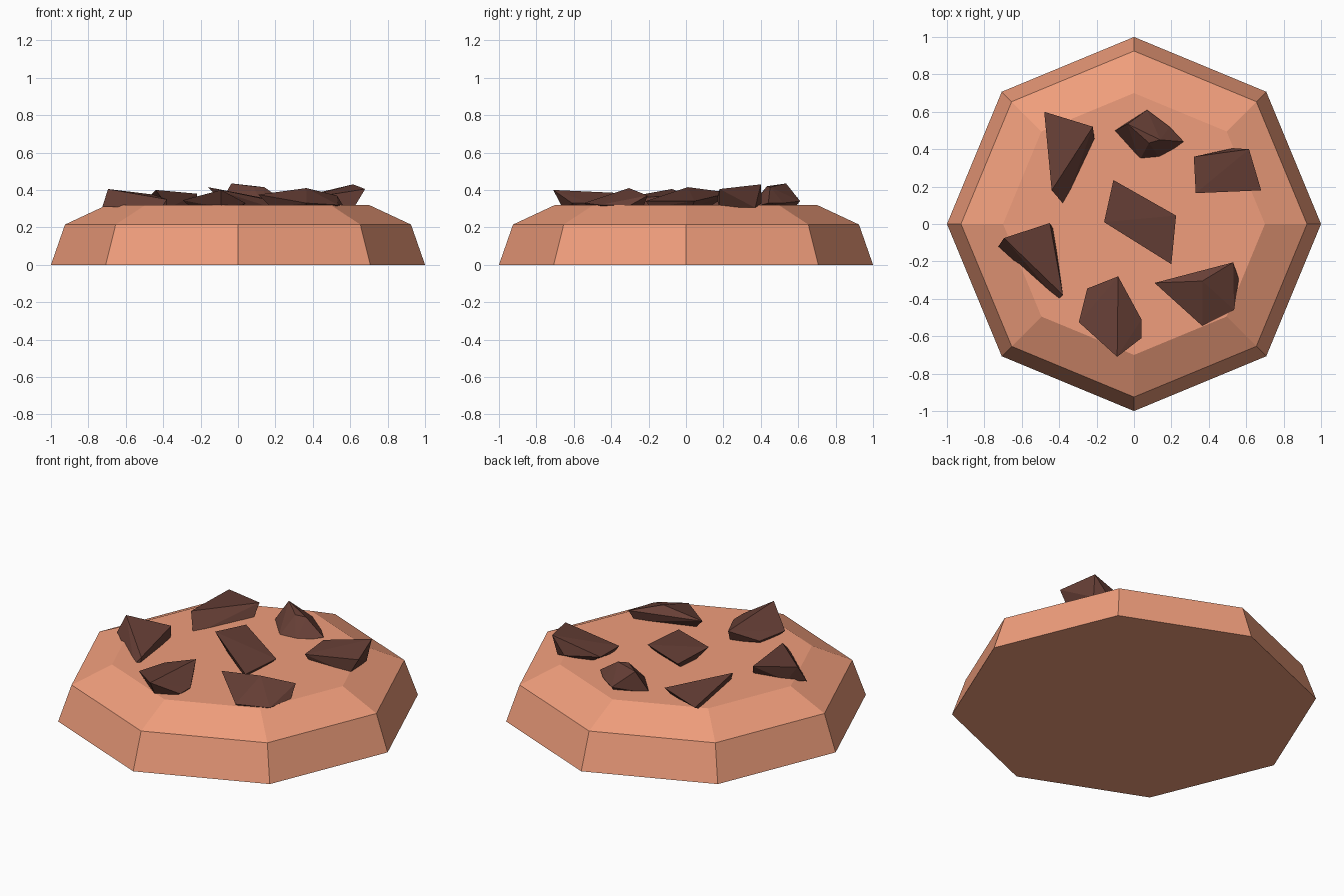
import bpy, bmesh, math


def material(name, rgb):
    m = bpy.data.materials.new(name)
    m.diffuse_color = (*rgb, 1)
    return m


def finish(bm, name, mat):
    bmesh.ops.recalc_face_normals(bm, faces=bm.faces[:])
    me = bpy.data.meshes.new(name)
    bm.to_mesh(me)
    bm.free()
    me.materials.append(mat)
    ob = bpy.data.objects.new(name, me)
    bpy.context.collection.objects.link(ob)
    return ob


dough = material("dough", (0.87, 0.34, 0.20))
chocolate = material("chocolate", (0.135, 0.05, 0.037))

# Eight-sided biscuit: stacked rings of (radius, height)
bm = bmesh.new()
SIDES = 8
rings = []
for r, z in [(1.0, 0.0), (0.925, 0.215), (0.7, 0.32)]:
    rings.append([bm.verts.new((r * math.cos(a), r * math.sin(a), z))
                  for a in (2 * math.pi * i / SIDES for i in range(SIDES))])
for low, high in zip(rings, rings[1:]):
    for i in range(SIDES):
        j = (i + 1) % SIDES
        bm.faces.new((low[i], low[j], high[j], high[i]))
bm.faces.new(rings[0][::-1])
bm.faces.new(rings[-1])
finish(bm, "biscuit", dough)


# Angular chocolate chunk: convex hull of a few corners
def chunk(name, corners):
    bm = bmesh.new()
    for c in corners:
        bm.verts.new(c)
    res = bmesh.ops.convex_hull(bm, input=bm.verts[:])
    loose = {g for g in res["geom_interior"] + res["geom_unused"]
             if isinstance(g, bmesh.types.BMVert)}
    bmesh.ops.delete(bm, geom=list(loose), context='VERTS')
    finish(bm, name, chocolate)


B = 0.305  # sunk base level of the chunks
chunk("chunk_back_left", [
    (-0.48, 0.60, 0.36), (-0.22, 0.52, 0.38), (-0.44, 0.18, 0.40),
    (-0.21, 0.44, B), (-0.37, 0.10, B), (-0.44, 0.50, B)])
chunk("chunk_back", [
    (-0.035, 0.535, 0.435), (0.08, 0.433, 0.42), (0.14, 0.45, 0.415),
    (0.07, 0.61, 0.34), (0.19, 0.52, 0.33), (0.265, 0.44, 0.33),
    (-0.11, 0.495, B), (0.03, 0.34, B), (0.14, 0.35, B), (0.07, 0.58, B)])
chunk("chunk_right", [
    (0.32, 0.36, 0.36), (0.615, 0.40, 0.43), (0.68, 0.18, 0.405),
    (0.33, 0.165, 0.35), (0.53, 0.405, 0.33),
    (0.36, 0.18, B), (0.62, 0.18, B), (0.40, 0.34, B), (0.60, 0.37, B)])
chunk("chunk_centre", [
    (-0.16, 0.01, 0.415), (-0.11, 0.235, 0.385),
    (0.225, 0.045, 0.34), (0.20, -0.215, 0.34),
    (-0.05, 0.12, B), (-0.06, 0.0, B), (0.19, 0.03, B), (0.18, -0.19, B)])
chunk("chunk_left", [
    (-0.695, -0.075, 0.405), (-0.45, 0.005, 0.375), (-0.38, -0.38, 0.35),
    (-0.725, -0.12, 0.31), (-0.43, -0.03, B), (-0.385, -0.385, B),
    (-0.41, -0.405, B), (-0.62, -0.07, B)])
chunk("chunk_front", [
    (-0.085, -0.28, 0.38), (-0.09, -0.71, 0.40), (-0.295, -0.525, 0.345),
    (-0.25, -0.345, 0.34), (0.04, -0.51, 0.33), (0.04, -0.61, 0.33),
    (-0.23, -0.38, B), (-0.08, -0.31, B), (0.02, -0.50, B),
    (0.0, -0.61, B), (-0.09, -0.66, B), (-0.25, -0.51, B)])
chunk("chunk_front_right", [
    (0.365, -0.305, 0.41), (0.53, -0.205, 0.37), (0.11, -0.315, 0.375),
    (0.56, -0.295, 0.32), (0.535, -0.46, 0.32), (0.365, -0.545, 0.33),
    (0.18, -0.34, B), (0.50, -0.23, B), (0.52, -0.44, B), (0.37, -0.52, B)])
